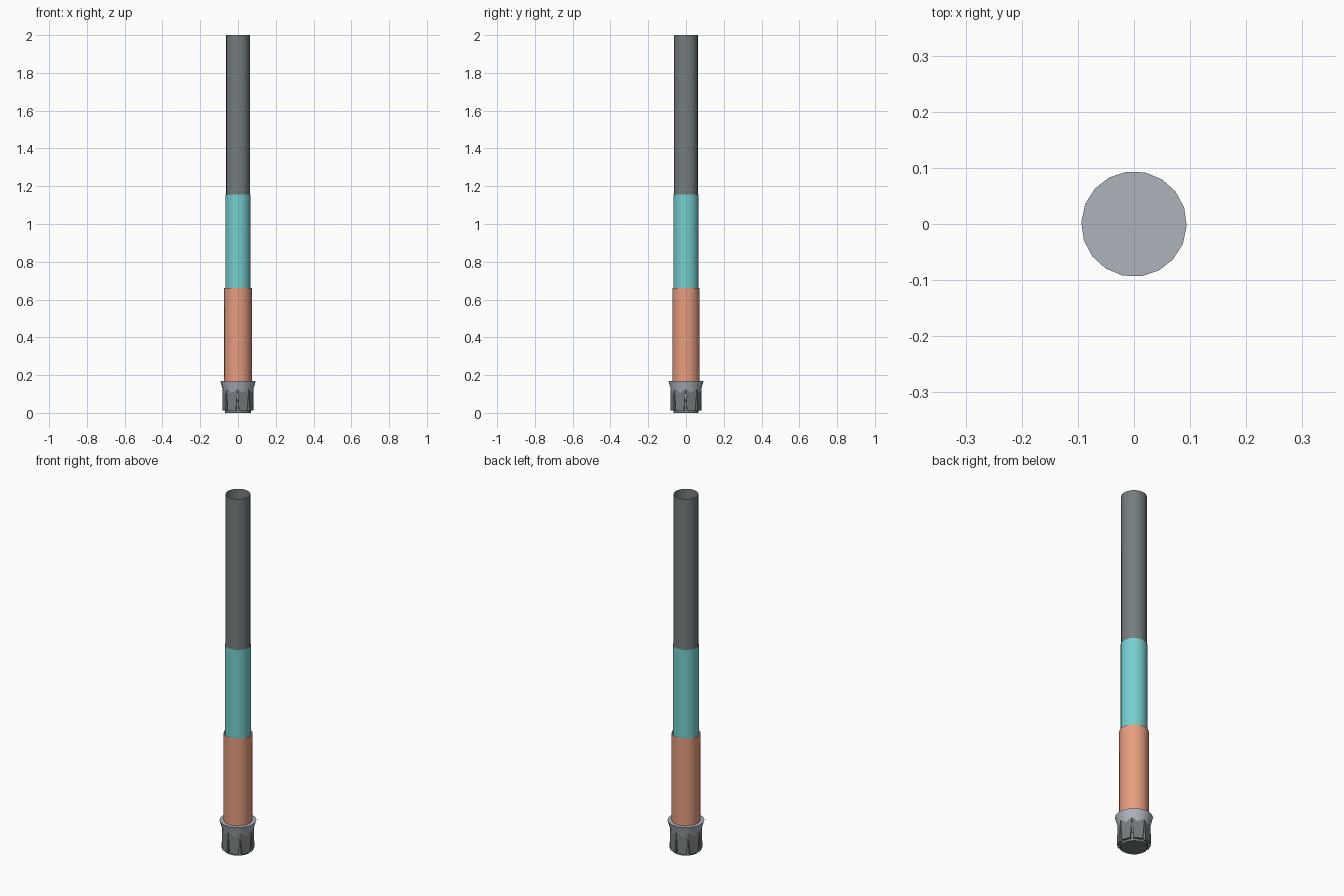
import bpy, bmesh
from math import cos, sin, pi, radians

cube = bpy.data.objects.get("Cube")
if cube:
    bpy.data.objects.remove(cube)

SIDES = 18
TWIST = radians(-2)


def material(name, srgb):
    col = [(c / 255 / 12.92 if c < 11 else ((c / 255 + 0.055) / 1.055) ** 2.4) for c in srgb] + [1]
    m = bpy.data.materials.new(name)
    m.use_nodes = True
    m.diffuse_color = col
    m.node_tree.nodes["Principled BSDF"].inputs["Base Color"].default_value = col
    return m


def finish(name, bm, mat, smooth=True):
    bmesh.ops.recalc_face_normals(bm, faces=bm.faces)
    me = bpy.data.meshes.new(name)
    bm.to_mesh(me)
    bm.free()
    ob = bpy.data.objects.new(name, me)
    bpy.context.collection.objects.link(ob)
    me.materials.append(mat)
    if smooth:
        bpy.ops.object.select_all(action='DESELECT')
        ob.select_set(True)
        bpy.context.view_layer.objects.active = ob
        bpy.ops.object.shade_smooth_by_angle(angle=radians(35))
    return ob


def lathe(name, profile, mat, cap_bottom=False, cap_top=False, sides=SIDES):
    """Stack rings of (radius, height) and skin them."""
    bm = bmesh.new()
    rings = [[bm.verts.new((r * cos(TWIST + 2 * pi * i / sides),
                            r * sin(TWIST + 2 * pi * i / sides), z))
              for i in range(sides)] for r, z in profile]
    for a, b in zip(rings, rings[1:]):
        for i in range(sides):
            j = (i + 1) % sides
            bm.faces.new((a[i], a[j], b[j], b[i]))
    if cap_bottom:
        bm.faces.new(rings[0])
    if cap_top:
        bm.faces.new(rings[-1])
    return finish(name, bm, mat)


steel = material("dark steel", (118, 125, 126))
teal = material("teal", (118, 208, 207))
copper = material("copper orange", (232, 158, 128))
silver = material("light silver", (174, 179, 187))
carbide = material("bit grey", (118, 125, 126))

# Nested open tubes, all standing on the collar
FLOOR = 0.17
lathe("inner_tube", [(0.063, FLOOR), (0.063, 2.0)], steel)
lathe("middle_tube", [(0.067, FLOOR), (0.067, 1.155)], teal)
lathe("outer_tube", [(0.073, FLOOR), (0.073, 0.66)], copper)

# Flared collar and core of the bit
lathe("collar", [(0.071, 0.07), (0.080, 0.12), (0.094, FLOOR)], silver, cap_top=True)
lathe("bit_core", [(0.068, 0.0), (0.068, 0.12)], carbide, cap_bottom=True)

# Ring of flat-faced teeth, each tapering to wider shoulders at the top
TEETH = 8
for k in range(TEETH):
    mid = TWIST + 2 * pi * (k + 0.5) / TEETH
    bm = bmesh.new()
    rings = []
    for z, half in ((0.012, 0.29), (0.125, pi / TEETH)):
        rings.append([bm.verts.new((r * cos(mid + s * half), r * sin(mid + s * half), z))
                      for r, s in ((0.06, -1), (0.083, -1), (0.083, 1), (0.06, 1))])
    for i in range(4):
        j = (i + 1) % 4
        bm.faces.new((rings[0][i], rings[0][j], rings[1][j], rings[1][i]))
    bm.faces.new(rings[0])
    bm.faces.new(rings[1])
    finish(f"bit_tooth_{k + 1}", bm, carbide, smooth=False)
